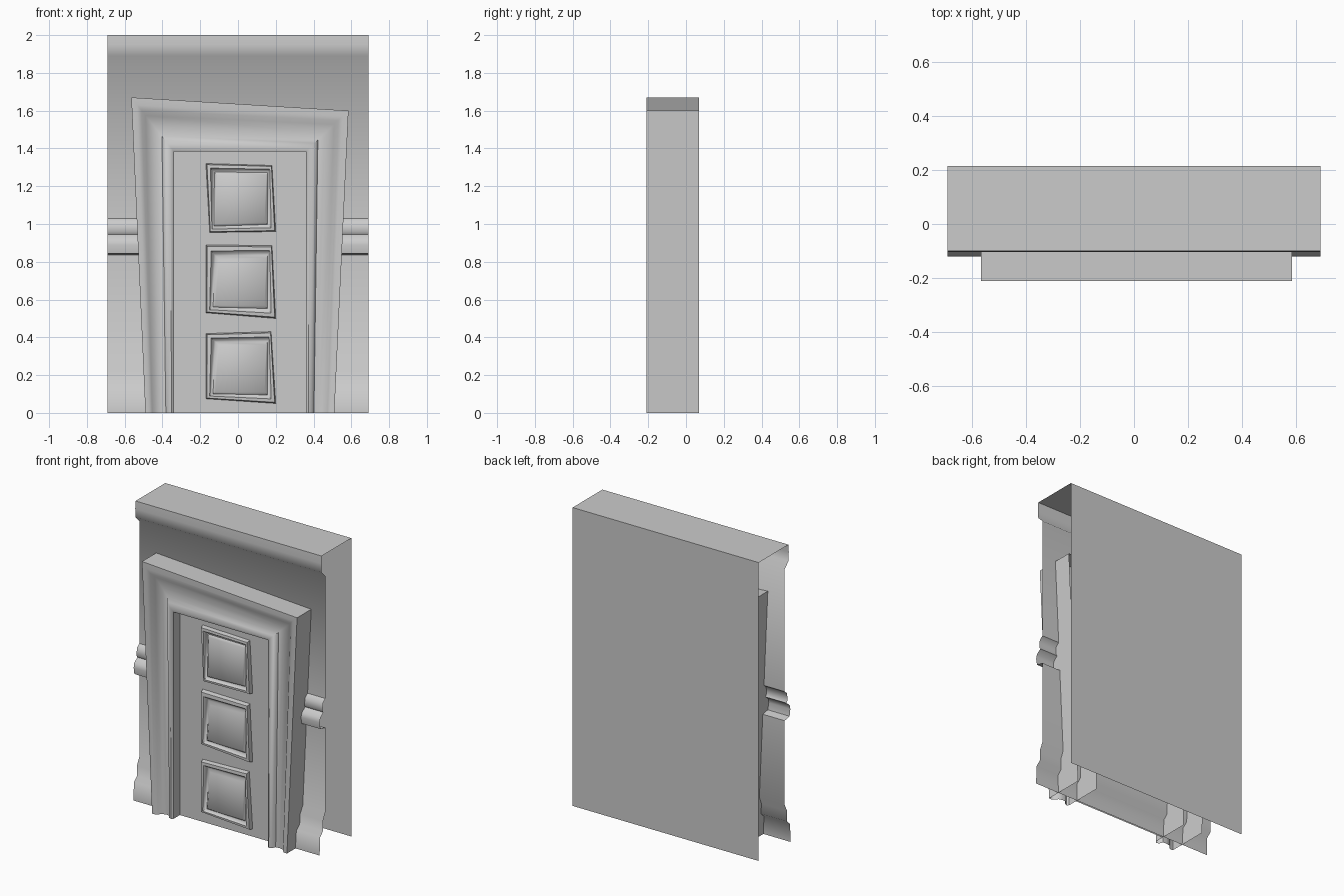
import bpy
import math

if "Cube" in bpy.data.objects:
    bpy.data.objects.remove(bpy.data.objects["Cube"])


def loft(name, rows, closed=False, cap=False, angle=50):
    """Skin consecutive rows of points into a surface."""
    n = len(rows[0])
    verts = [p for r in rows for p in r]
    faces = []
    for i in range(len(rows) - 1):
        for j in range(n if closed else n - 1):
            k = (j + 1) % n
            faces.append((i * n + j, (i + 1) * n + j, (i + 1) * n + k, i * n + k))
    if cap:
        faces.append([len(verts) - 1 - j for j in range(n)])
    me = bpy.data.meshes.new(name)
    me.from_pydata(verts, [], faces)
    ob = bpy.data.objects.new(name, me)
    bpy.context.collection.objects.link(ob)
    bpy.ops.object.select_all(action='DESELECT')
    ob.select_set(True)
    bpy.context.view_layer.objects.active = ob
    bpy.ops.object.shade_smooth_by_angle(angle=math.radians(angle))
    return ob


# Wall: one (y, z) section with cornice, dado rail and skirting, open ends
wall = [(0.215, 0), (0.215, 2), (-0.10, 2), (-0.103, 1.95), (-0.10, 1.89),
        (-0.06, 1.85), (-0.06, 1.03), (-0.085, 1.01), (-0.09, 0.96),
        (-0.08, 0.945), (-0.113, 0.92), (-0.12, 0.89), (-0.112, 0.845),
        (-0.06, 0.835), (-0.06, 0.27), (-0.085, 0.22), (-0.085, 0.15),
        (-0.118, 0.12), (-0.12, 0)]
loft("wall", [[(-0.69, y, z), (0.69, y, z)] for y, z in wall])

# Door surround: moulding blended from the crooked outer outline to the opening
outer = [(-0.49, 0), (-0.565, 1.67), (0.585, 1.60), (0.51, 0)]
inner = [(-0.34, 0), (-0.34, 1.385), (0.36, 1.385), (0.36, 0)]
moulding = [(0, 0.07), (0, -0.21), (0.14, -0.21), (0.24, -0.20), (0.34, -0.18),
            (0.55, -0.172), (0.72, -0.175), (0.80, -0.20), (0.92, -0.206),
            (1, -0.195), (1, 0.07)]
loft("door_surround",
     [[(a[0] + (b[0] - a[0]) * t, y, a[1] + (b[1] - a[1]) * t)
       for a, b in zip(outer, inner)] for t, y in moulding])

# Door leaf
leaf = [(-0.34, 1.385), (0.36, 1.385), (0.36, 0), (-0.34, 0)]
loft("door_leaf", [[(x, -0.13, z) for x, z in leaf]], closed=True, cap=True)

# Three skewed raised panels: outline, and centre field
panels = {
    "top_panel": ([(-0.17, 1.32), (0.18, 1.31), (0.20, 0.96), (-0.15, 0.955)],
                  [(-0.11, 1.26), (0.15, 1.26), (0.14, 1.01), (-0.12, 1.00)]),
    "middle_panel": ([(-0.17, 0.89), (0.18, 0.885), (0.20, 0.50), (-0.17, 0.53)],
                     [(-0.10, 0.81), (0.15, 0.82), (0.14, 0.57), (-0.12, 0.57)]),
    "bottom_panel": ([(-0.17, 0.42), (0.175, 0.43), (0.20, 0.05), (-0.17, 0.075)],
                     [(-0.10, 0.36), (0.15, 0.36), (0.14, 0.11), (-0.12, 0.11)]),
}
relief = [(0, -0.13), (0.1, -0.157), (0.4, -0.16), (0.6, -0.142),
          (0.75, -0.14), (1, -0.152)]
for name, (a, b) in panels.items():
    loft(name, [[(p[0] + (q[0] - p[0]) * t, y, p[1] + (q[1] - p[1]) * t)
                 for p, q in zip(a, b)] for t, y in relief],
         closed=True, cap=True)
